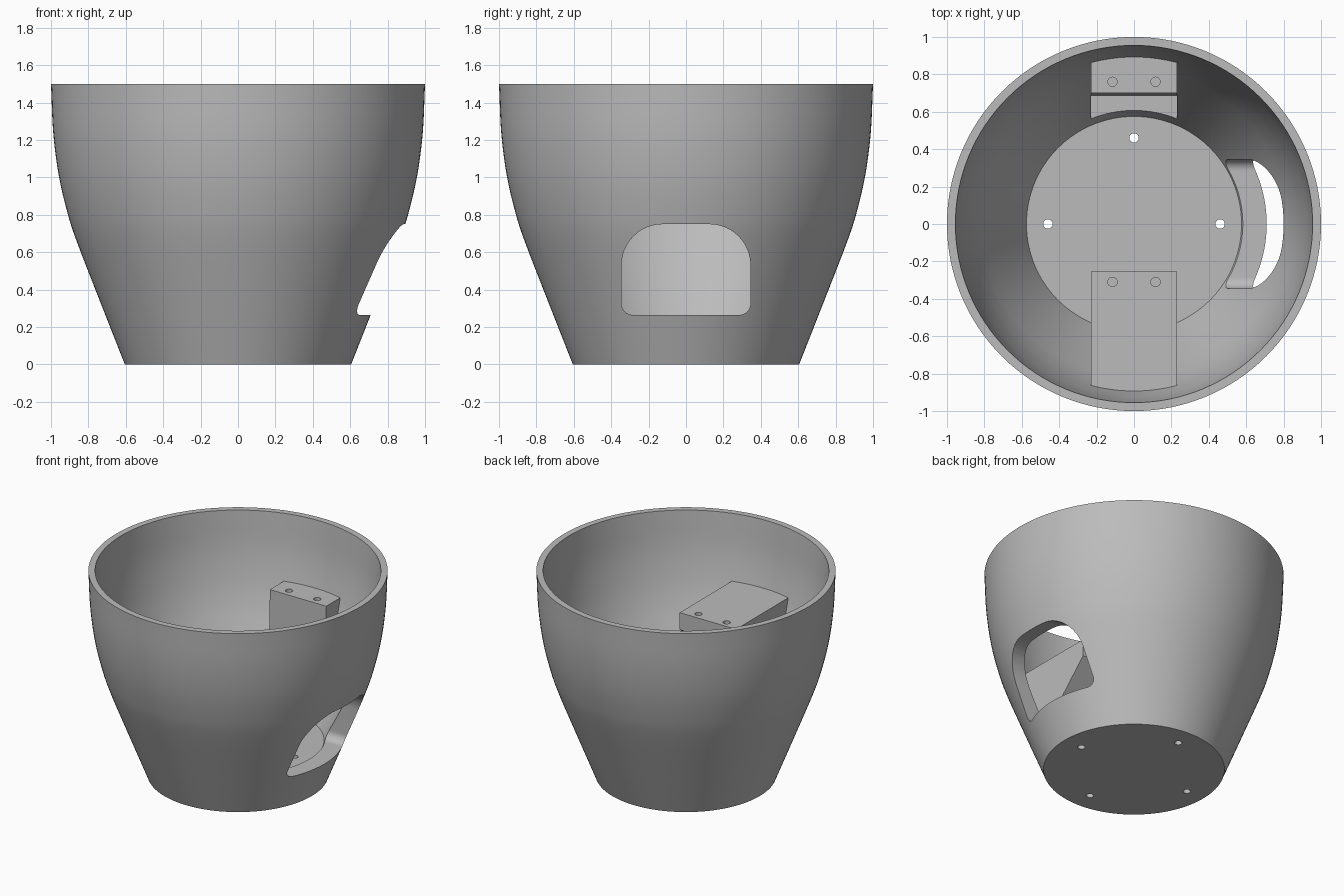
import bpy, bmesh, math
from mathutils import Matrix, Vector

if "Cube" in bpy.data.objects:
    bpy.data.objects.remove(bpy.data.objects["Cube"])

grey = bpy.data.materials.new("warm_grey")
grey.diffuse_color = (0.5, 0.5, 0.5, 1)
grey.use_nodes = True
grey.node_tree.nodes["Principled BSDF"].inputs["Base Color"].default_value = grey.diffuse_color


def make_object(name, bm, helper=True):
    bmesh.ops.recalc_face_normals(bm, faces=bm.faces)
    mesh = bpy.data.meshes.new(name)
    bm.to_mesh(mesh)
    bm.free()
    mesh.materials.append(grey)
    obj = bpy.data.objects.new(name, mesh)
    bpy.context.collection.objects.link(obj)
    obj.hide_render = helper
    return obj


def prism(name, yz, x0, x1):
    """Extrude a closed (y, z) outline along x."""
    bm = bmesh.new()
    face = bm.faces.new([bm.verts.new((x0, y, z)) for y, z in yz])
    ext = bmesh.ops.extrude_face_region(bm, geom=[face])
    verts = [v for v in ext["geom"] if isinstance(v, bmesh.types.BMVert)]
    bmesh.ops.translate(bm, verts=verts, vec=(x1 - x0, 0, 0))
    return make_object(name, bm)


def pin(name, x, y, z0, z1, r=0.025):
    bm = bmesh.new()
    bmesh.ops.create_cone(bm, cap_ends=True, segments=24, radius1=r, radius2=r,
                          depth=z1 - z0,
                          matrix=Matrix.Translation((x, y, (z0 + z1) / 2)))
    return make_object(name, bm)


def smooth_curve(pts, n=5):
    """Catmull-Rom interpolation through (r, z) points."""
    p = [Vector(q) for q in pts]
    p = [2 * p[0] - p[1]] + p + [2 * p[-1] - p[-2]]
    out = []
    for a, b, c, d in zip(p, p[1:], p[2:], p[3:]):
        for i in range(n):
            t = i / n
            out.append(0.5 * (2 * b + (c - a) * t + (2 * a - 5 * b + 4 * c - d) * t * t
                              + (3 * b - a - 3 * c + d) * t ** 3))
    return out + [p[-2]]


# Cup body: thick wall and solid floor, revolved
outer = smooth_curve([(0.605, 0), (0.735, 0.33), (0.865, 0.665), (0.917, 0.83),
                      (0.96, 1.02), (0.988, 1.24), (1.0, 1.5)])
inner = smooth_curve([(0.575, 0.25), (0.69, 0.5), (0.80, 0.75), (0.85, 0.88),
                      (0.893, 1.03), (0.932, 1.24), (0.955, 1.5)])
profile = [Vector((0, 0))] + outer + inner[::-1] + [Vector((0, 0.25))]
bm = bmesh.new()
verts = [bm.verts.new((p.x, 0, p.y)) for p in profile]
edges = [bm.edges.new(pair) for pair in zip(verts, verts[1:])]
bmesh.ops.spin(bm, geom=verts + edges, cent=(0, 0, 0), axis=(0, 0, 1),
               angle=2 * math.pi, steps=128, use_duplicate=False)
bmesh.ops.remove_doubles(bm, verts=bm.verts, dist=1e-5)
cup = make_object("cup_body", bm, helper=False)

steps = []
# Inner mounting brackets, sunk into the wall
steps.append(("UNION", prism("front_bracket", [
    (-0.255, 1.03), (-0.255, 0.905), (-0.72, 0.44), (-0.91, 1.03)], -0.23, 0.23)))
steps.append(("UNION", prism("back_bracket", [
    (0.60, 1.03), (0.60, 0.40), (0.68, 0.40), (0.91, 1.03)], -0.23, 0.23)))

# Recess below the back bracket, leaving a ledge
steps.append(("DIFFERENCE", prism("recess_cutter", [
    (0.4, 0.32), (0.685, 0.32), (0.70, 1.03), (0.7036, 1.2), (0.4, 1.2)], -0.23, 0.23)))

# Side window with rounded corners
outline = []
for cy, cz, r, start in [(0.125, 0.53, 0.22, 0), (-0.125, 0.53, 0.22, 90),
                         (-0.285, 0.325, 0.06, 180), (0.285, 0.325, 0.06, 270)]:
    for i in range(13):
        a = math.radians(start + 90 * i / 12)
        outline.append((cy + r * math.cos(a), cz + r * math.sin(a)))
steps.append(("DIFFERENCE", prism("window_cutter", outline, 0.35, 1.2)))

# Drain holes in the floor and screw holes in the brackets
for i in range(4):
    a = i * math.pi / 2
    steps.append(("DIFFERENCE", pin("floor_hole_cutter", 0.46 * math.cos(a),
                                    0.46 * math.sin(a), -0.1, 0.35)))
for x in (-0.115, 0.115):
    for y in (-0.31, 0.76):
        steps.append(("DIFFERENCE", pin("screw_hole_cutter", x, y, 0.93, 1.1)))

for operation, tool in steps:
    mod = cup.modifiers.new(tool.name, "BOOLEAN")
    mod.operation = operation
    mod.object = tool
    mod.solver = "EXACT"

# Apply the cuts, discard the helpers and shade
bpy.context.view_layer.update()
result = bpy.data.meshes.new_from_object(
    cup.evaluated_get(bpy.context.evaluated_depsgraph_get()))
cup.modifiers.clear()
cup.data = result
for _, tool in steps:
    bpy.data.objects.remove(tool)
bpy.context.view_layer.objects.active = cup
cup.select_set(True)
bpy.ops.object.shade_smooth_by_angle(angle=math.radians(30))
